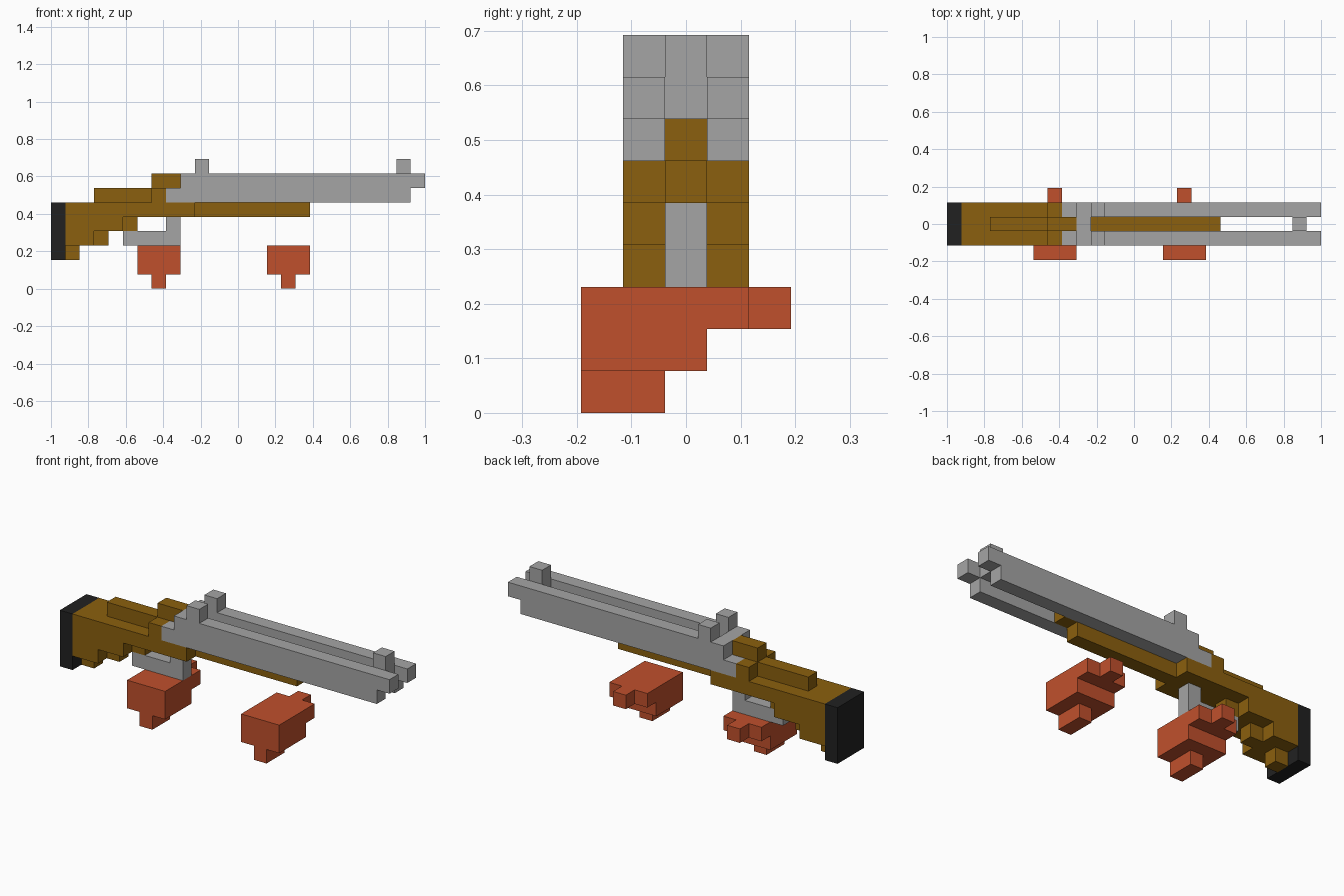
import bpy, bmesh
from mathutils import Vector

cube = bpy.data.objects.get("Cube")
if cube:
    bpy.data.objects.remove(cube, do_unlink=True)

U = 2 / 26                      # size of one block
ORIGIN = Vector((13, 2.5, 0))   # grid point placed at x = y = 0


def material(name, rgb):
    lin = [((c / 255 + 0.055) / 1.055) ** 2.4 for c in rgb] + [1]
    m = bpy.data.materials.new(name)
    m.use_nodes = True
    m.diffuse_color = lin
    m.node_tree.nodes["Principled BSDF"].inputs["Base Color"].default_value = lin
    return m


WOOD = material("brown wood", (139, 96, 14))
METAL = material("grey metal", (165, 165, 165))
RUBBER = material("black rubber", (33, 33, 33))
HAND = material("orange hand", (192, 80, 44))


def part(name, mat, *boxes):
    """Join grid boxes (x0, x1, y0, y1, z0, z1) into one outer skin."""
    cells = {(x, y, z) for a, b, c, d, e, f in boxes
             for x in range(a, b) for y in range(c, d) for z in range(e, f)}
    bm = bmesh.new()
    for cell in cells:
        for axis in range(3):
            for side in (0, 1):
                near = list(cell)
                near[axis] += 2 * side - 1
                if tuple(near) in cells:
                    continue
                corners = []
                for p, q in ((0, 0), (1, 0), (1, 1), (0, 1)):
                    v = Vector(cell)
                    v[axis] += side
                    v[(axis + 1) % 3] += p
                    v[(axis + 2) % 3] += q
                    corners.append(bm.verts.new((v - ORIGIN) * U))
                bm.faces.new(corners if side else corners[::-1])
    bmesh.ops.remove_doubles(bm, verts=bm.verts, dist=0.001)
    bmesh.ops.dissolve_limit(bm, angle_limit=0.01, verts=bm.verts, edges=bm.edges)
    mesh = bpy.data.meshes.new(name)
    bm.to_mesh(mesh)
    bm.free()
    mesh.materials.append(mat)
    obj = bpy.data.objects.new(name, mesh)
    bpy.context.collection.objects.link(obj)


# Stock with stepped underside
part("butt_pad", RUBBER, (0, 1, 1, 4, 2, 6))
part("stock", WOOD,
     (1, 10, 1, 4, 5, 6),
     (1, 5, 1, 4, 4, 5), (5, 6, 2, 3, 4, 5),
     (1, 3, 1, 4, 3, 4), (3, 4, 2, 3, 3, 4),
     (1, 2, 2, 3, 2, 3),
     (7, 8, 1, 4, 6, 7),
     (3, 10, 2, 3, 6, 7), (7, 9, 2, 3, 7, 8))
part("fore_end", WOOD, (10, 18, 2, 3, 5, 6), (10, 19, 2, 3, 6, 7))

# Twin barrels, their bridge and the sights
for name, y in (("right_barrel", 1), ("left_barrel", 3)):
    part(name, METAL, (8, 25, y, y + 1, 6, 7), (9, 26, y, y + 1, 7, 8))
    part(name.replace("barrel", "rear_sight"), METAL, (10, 11, y, y + 1, 8, 9))
part("barrel_bridge", METAL, (9, 10, 2, 3, 7, 8))
part("front_sight", METAL, (24, 25, 2, 3, 7, 9))

# Trigger guard
part("trigger_guard", METAL, (8, 9, 2, 3, 3, 5), (5, 9, 2, 3, 3, 4))

# Hands: palm, finger row, fingertip and thumb
for name, x in (("rear_hand", 6), ("fore_hand", 15)):
    part(name, HAND,
         (x, x + 3, 0, 3, 1, 3), (x, x + 3, 3, 4, 2, 3),
         (x + 1, x + 2, 4, 5, 2, 3), (x + 1, x + 2, 0, 2, 0, 1))
